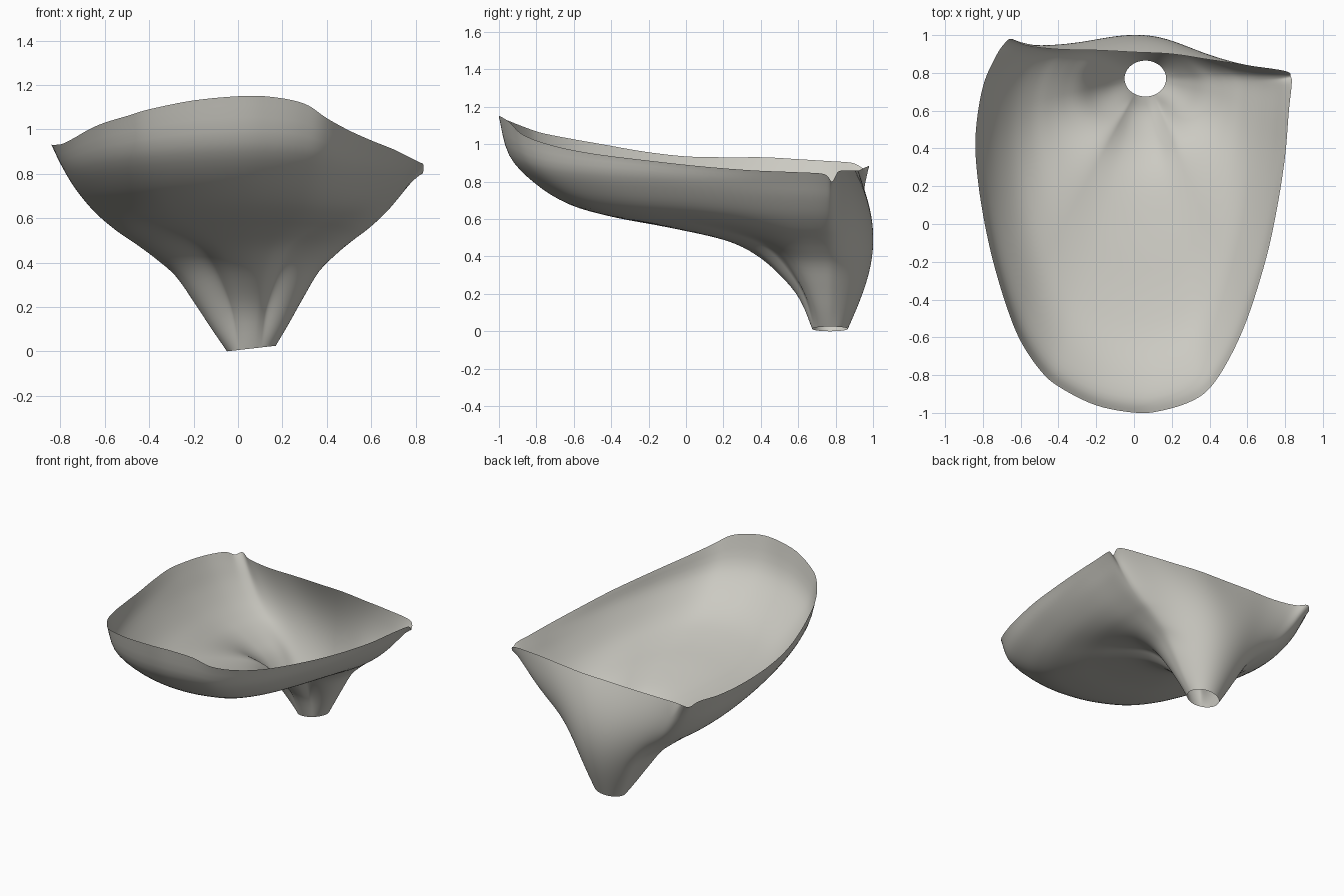
import bpy
import math
from mathutils import Vector

old = bpy.data.objects.get("Cube")
if old:
    bpy.data.objects.remove(old, do_unlink=True)


def catmull(a, b, c, d, t):
    """Point between b and c on a smooth curve through all four."""
    return 0.5 * (2 * b + (c - a) * t + (2 * a - 5 * b + 4 * c - d) * t * t
                  + (3 * b - a - 3 * c + d) * t ** 3)


def smooth_path(points, steps, closed):
    """Resample a list of vectors with a smooth curve."""
    count = len(points)
    result = []
    for i in range(count if closed else count - 1):
        picks = []
        for k in range(i - 1, i + 3):
            index = k % count if closed else min(max(k, 0), count - 1)
            picks.append(points[index])
        for s in range(steps):
            result.append(catmull(*picks, s / steps))
    if not closed:
        result.append(points[-1].copy())
    return result


def soften(loop, width):
    """Round off a closed loop by averaging along its length."""
    count = len(loop)
    steps = [(loop[(i + 1) % count] - loop[i]).xyz.length for i in range(count)]
    total = sum(steps)
    places = [sum(steps[:i]) for i in range(count)]
    result = []
    for here in places:
        blend, weights = Vector((0, 0, 0, 0)), 0
        for i in range(count):
            gap = abs(places[i] - here)
            gap = min(gap, total - gap)
            weight = math.exp(-.5 * (gap / width) ** 2) * (steps[i] + steps[i - 1])
            blend += loop[i] * weight
            weights += weight
        result.append(blend / weights)
    return result


def clamp(value):
    return max(0.0, min(1.0, value))


# Rim of the scoop: front lip, left side, then right side, in x, y, z
left_rim = [
    (.02, -1, 1.15), (.16, -.985, 1.145), (.3, -.94, 1.115), (.4, -.87, 1.05),
    (.5, -.72, .995), (.6, -.5, .95), (.7, -.18, .91), (.76, .1, .88),
    (.8, .36, .86), (.82, .6, .85), (.835, .74, .84), (.83, .78, .8),
    (.8, .81, .85),
]
back_rim = [
    (.6, .84, .86), (.4, .87, .86), (.2, .9, .86), (0, .91, .86),
    (-.2, .92, .86), (-.4, .925, .86), (-.57, .945, .87),
]
right_rim = [
    (-.65, .98, .885), (-.69, .95, .87), (-.73, .89, .9), (-.79, .76, .91),
    (-.825, .6, .92), (-.84, .42, .93), (-.825, .22, .93), (-.79, 0, .935),
    (-.74, -.22, .96), (-.67, -.45, 1), (-.6, -.62, 1.03), (-.5, -.77, 1.06),
    (-.4, -.86, 1.09), (-.2, -.96, 1.13),
]

# A fourth value holds how strongly the wall bulges backwards
keys = [Vector((*p, 0)) for p in left_rim]
keys += [Vector((*p, clamp(1 - (p[0] / .75) ** 2))) for p in back_rim]
keys += [Vector((*p, 0)) for p in right_rim]
rim = smooth_path(keys, 6, True)
soft_rim = soften(rim, .1)

# Wall profiles from spout to rim: outward share, upward share
front_wall = [(0, 0), (.04, .14), (.1, .25), (.18, .35), (.28, .42), (.46, .48),
              (.64, .53), (.78, .59), (.89, .69), (.97, .82), (1, 1)]
side_wall = [(0, 0), (.09, .11), (.19, .24), (.3, .375), (.42, .465), (.53, .535),
             (.64, .6), (.76, .69), (.87, .805), (.95, .92), (1, 1)]


def dense(points):
    return smooth_path([Vector(p) for p in points], 4, False)


front_wall, side_wall = dense(front_wall), dense(side_wall)
rows = len(front_wall)
spout_center = Vector((.06, .77))


def wall_column(edge, soft):
    """Points from the spout opening up to one point of the rim."""
    bulge = clamp(soft.w)
    straightness = 1 - (1 - bulge) ** 2
    angle = math.atan2(soft.y - spout_center.y + bulge * .25,
                       soft.x - spout_center.x)
    start = Vector((spout_center.x + .11 * math.cos(angle),
                    spout_center.y + .095 * math.sin(angle),
                    .0125 + .0125 * math.cos(angle)))
    frontness = clamp((.6 - soft.y) / 1.1)
    frontness *= frontness * (3 - 2 * frontness)
    height = .9 + .23 * frontness
    column = []
    for i in range(rows):
        share = side_wall[i].lerp(front_wall[i], frontness)
        straight = Vector((i, i)) / (rows - 1)
        out, up = share.lerp(straight, straightness)
        # Rim details fade out down the wall
        near_rim = up ** 4
        target = soft.lerp(edge, near_rim)
        column.append((start.x + (target.x - start.x) * out,
                       start.y + (target.y - start.y) * out
                       + .115 * bulge * math.sin(math.pi * up),
                       start.z + height * up
                       + (target.z - start.z - height) * near_rim))
    return column


# Single-skin scoop with an open spout
verts = [p for pair in zip(rim, soft_rim) for p in wall_column(*pair)]
faces = []
for c in range(len(rim)):
    a, b = c * rows, (c + 1) % len(rim) * rows
    for r in range(rows - 1):
        faces.append((a + r, b + r, b + r + 1, a + r + 1))

mesh = bpy.data.meshes.new("scoop_funnel")
mesh.from_pydata(verts, [], faces)
mesh.update()
mesh.polygons.foreach_set("use_smooth", [True] * len(faces))
scoop = bpy.data.objects.new("scoop_funnel", mesh)
bpy.context.collection.objects.link(scoop)

# Warm grey surface
grey = bpy.data.materials.new("warm_grey")
grey.use_nodes = True
color = (.6, .59, .54, 1)
grey.diffuse_color = color
grey.node_tree.nodes["Principled BSDF"].inputs["Base Color"].default_value = color
mesh.materials.append(grey)
